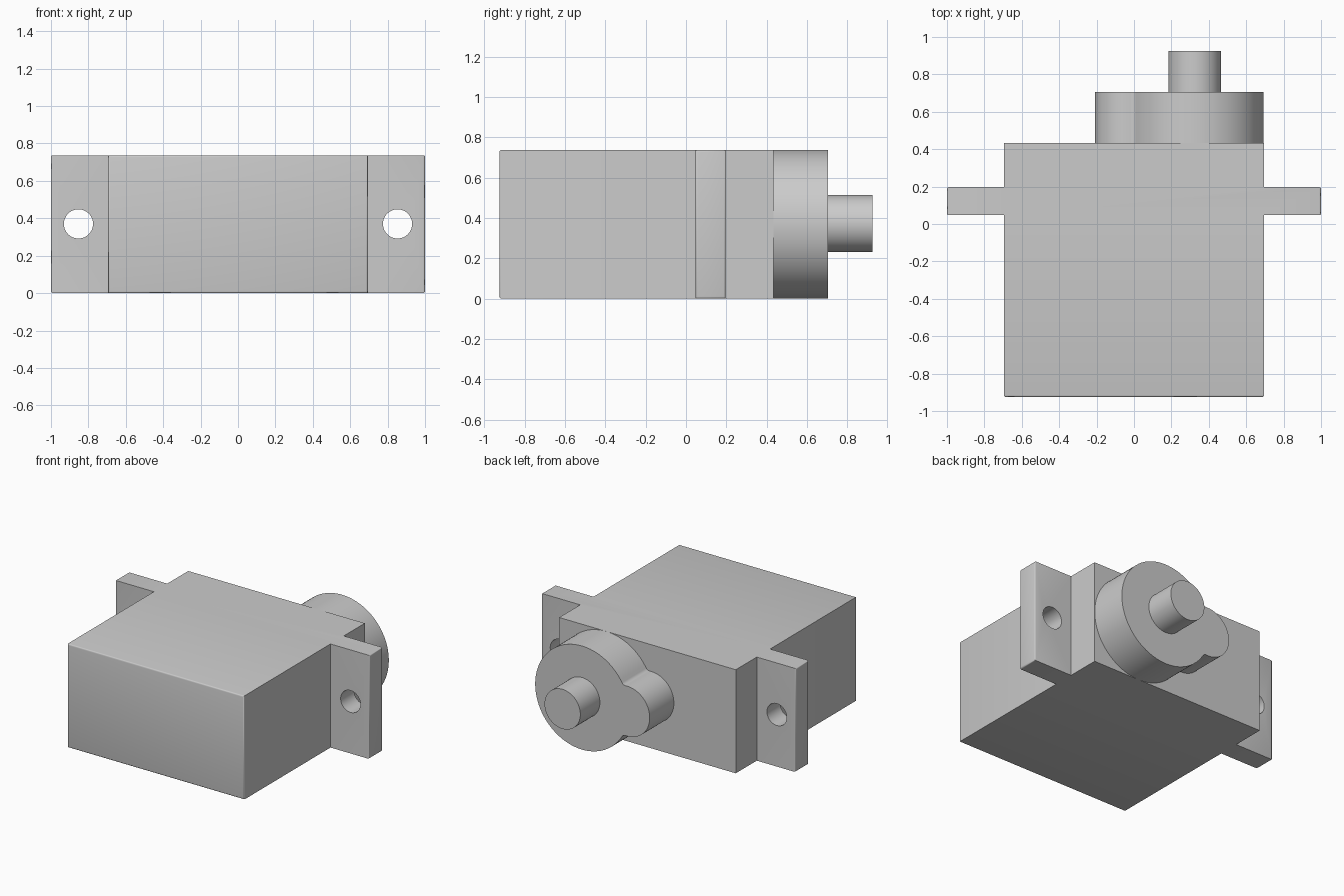
import bpy, bmesh
from math import acos, cos, sin, pi, radians
from mathutils import Vector

old = bpy.data.objects.get("Cube")
if old:
    bpy.data.objects.remove(old, do_unlink=True)

# The single plastic colour
grey = bpy.data.materials.new("light grey plastic")
grey.use_nodes = True
grey.diffuse_color = (0.6, 0.6, 0.6, 1)
grey.node_tree.nodes["Principled BSDF"].inputs["Base Color"].default_value = (0.6, 0.6, 0.6, 1)

HEIGHT = 0.737
MID = HEIGHT / 2
BACK = 0.433      # rear wall of the case
BOSS_END = 0.705  # rear of the gear housing
HALF = 0.925      # half of the overall depth


def arc(cx, cz, r, start, end, n):
    return [(cx + r * cos(start + (end - start) * i / n),
             cz + r * sin(start + (end - start) * i / n)) for i in range(n)]


def prism(name, points, direction):
    """Extrude a closed loop of points along a direction."""
    bm = bmesh.new()
    face = bm.faces.new([bm.verts.new(p) for p in points])
    new = bmesh.ops.extrude_face_region(bm, geom=[face])["geom"]
    bmesh.ops.translate(bm, vec=Vector(direction),
                        verts=[v for v in new if isinstance(v, bmesh.types.BMVert)])
    bmesh.ops.recalc_face_normals(bm, faces=bm.faces)
    mesh = bpy.data.meshes.new(name)
    bm.to_mesh(mesh)
    bm.free()
    obj = bpy.data.objects.new(name, mesh)
    bpy.context.collection.objects.link(obj)
    mesh.materials.append(grey)
    return obj


def along_y(name, profile, y0, y1):
    return prism(name, [(x, y0, z) for x, z in profile], (0, y1 - y0, 0))


def activate(obj):
    bpy.ops.object.select_all(action="DESELECT")
    obj.select_set(True)
    bpy.context.view_layer.objects.active = obj


def smooth(obj):
    activate(obj)
    bpy.ops.object.shade_smooth_by_angle(angle=radians(35))


# Case with the two mounting ears, as one outline extruded upwards
side = [(0.695, -HALF), (0.695, 0.047), (1, 0.047), (1, 0.197), (0.695, 0.197), (0.695, BACK)]
outline = side + [(-x, y) for x, y in reversed(side)]
case = prism("servo_case", [(x, y, 0) for x, y in outline], (0, 0, HEIGHT))

# Softened front rim and outer ear edges
bm = bmesh.new()
bm.from_mesh(case.data)
rim = [e for e in bm.edges
       if all(v.co.y < -0.9 for v in e.verts) or all(abs(v.co.x) > 0.99 for v in e.verts)]
bmesh.ops.bevel(bm, geom=rim, offset=0.01, segments=3, profile=0.5, affect="EDGES")
bm.to_mesh(case.data)
bm.free()

# Screw holes through the ears
for sign in (-1, 1):
    cutter = along_y("screw_hole_cutter", arc(sign * 0.853, 0.37, 0.078, 0, 2 * pi, 48), 0, 0.25)
    cutter.hide_render = True
    cut = case.modifiers.new("screw_hole", "BOOLEAN")
    cut.operation, cut.solver, cut.object = "DIFFERENCE", "EXACT", cutter
    activate(case)
    bpy.ops.object.modifier_apply(modifier=cut.name)
    bpy.data.objects.remove(cutter, do_unlink=True)
smooth(case)

# Gear housing: large round and small lobe joined by small fillets
ax, big = 0.325, MID
bx, small = -0.03, 0.178
fillet = 0.03
d, p, q = ax - bx, big + fillet, small + fillet
a = acos((p * p + d * d - q * q) / (2 * p * d))
b = acos((q * q + d * d - p * p) / (2 * q * d))
fx, fz = ax - p * cos(a), p * sin(a)
profile = (arc(ax, MID, big, a - pi, pi - a, 80)
           + arc(fx, MID + fz, fillet, 2 * pi - a, pi + b, 8)
           + arc(bx, MID, small, b, 2 * pi - b, 40)
           + arc(fx, MID - fz, fillet, -pi - b, a - 2 * pi, 8))
smooth(along_y("gear_housing", profile, BACK, BOSS_END))

# Output shaft
smooth(along_y("output_shaft", arc(ax, 0.372, 0.141, 0, 2 * pi, 64), BOSS_END, HALF))
